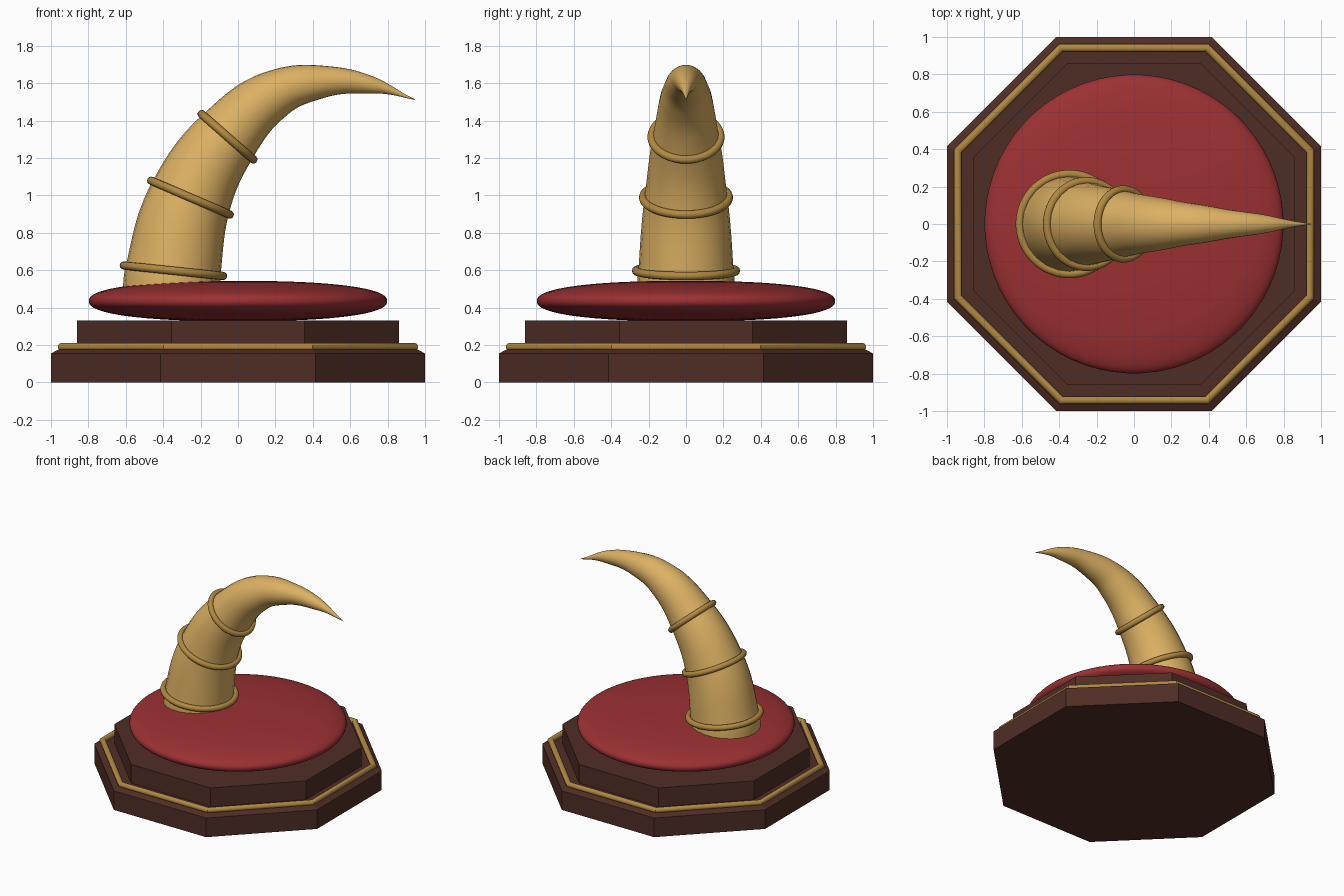
import bpy, bmesh
from math import pi, cos, sin, radians
from mathutils import Vector

if "Cube" in bpy.data.objects:
    bpy.data.objects.remove(bpy.data.objects["Cube"])


def material(name, color):
    m = bpy.data.materials.new(name)
    m.use_nodes = True
    m.diffuse_color = (*color, 1)
    m.node_tree.nodes["Principled BSDF"].inputs["Base Color"].default_value = (*color, 1)
    return m


WOOD = material("dark_wood", (0.078, 0.026, 0.019))
GOLD = material("antique_gold", (0.44, 0.25, 0.055))
VELVET = material("red_velvet", (0.33, 0.03, 0.033))
HORN = material("horn_ivory", (0.72, 0.44, 0.125))


def lathe(name, profile, sides, mat, smooth=None, closed=False):
    """Turn (radius, height) points about z; radius is measured to the flats."""
    bm = bmesh.new()
    scale = 1 / cos(pi / sides)
    rings = []
    for r, z in profile:
        angles = [2 * pi * (i + 0.5) / sides for i in range(sides)]
        rings.append([bm.verts.new((r * scale * cos(a), r * scale * sin(a), z)) for a in angles])
    pairs = list(zip(rings, rings[1:]))
    if closed:
        pairs.append((rings[-1], rings[0]))
    else:
        bm.faces.new(rings[0])
        bm.faces.new(rings[-1])
    for a, b in pairs:
        for i in range(sides):
            j = (i + 1) % sides
            bm.faces.new((a[i], a[j], b[j], b[i]))
    bmesh.ops.recalc_face_normals(bm, faces=bm.faces)
    me = bpy.data.meshes.new(name)
    bm.to_mesh(me)
    bm.free()
    me.materials.append(mat)
    ob = bpy.data.objects.new(name, me)
    bpy.context.collection.objects.link(ob)
    if smooth:
        select_only(ob)
        bpy.ops.object.shade_smooth_by_angle(angle=radians(smooth))
    return ob


def select_only(ob):
    bpy.ops.object.select_all(action='DESELECT')
    ob.select_set(True)
    bpy.context.view_layer.objects.active = ob


def circle(r, z, tube, count):
    return [(r + tube * cos(2 * pi * i / count), z + tube * sin(2 * pi * i / count))
            for i in range(count)]


# Octagonal plinth: chamfered lower step, gold moulding, upper step
lathe("plinth_base", [(1, 0), (1, 0.155), (0.955, 0.178)], 8, WOOD)
lathe("plinth_trim", circle(0.942, 0.19, 0.021, 16), 8, GOLD, smooth=35, closed=True)
lathe("plinth_step", [(0.86, 0.17), (0.86, 0.33)], 8, WOOD)

# Plump round cushion
pillow = []
for i in range(1, 32):
    a = -pi / 2 + pi * i / 32
    c, s = cos(a), sin(a)
    pillow.append((0.798 * c ** 0.85, 0.435 + 0.108 * abs(s) ** 0.85 * (1 if s > 0 else -1)))
lathe("cushion", pillow, 64, VELVET, smooth=60)

# Tapering horn swept along a curve: x, z, radius
path = [(-0.356, 0.46, 0.262), (-0.345, 0.6, 0.254), (-0.254, 0.987, 0.222),
        (-0.058, 1.313, 0.178), (0.19, 1.537, 0.132), (0.445, 1.607, 0.088),
        (0.72, 1.589, 0.045), (0.945, 1.512, 0.002)]
curve = bpy.data.curves.new("horn", 'CURVE')
curve.dimensions = '3D'
curve.bevel_depth = 1
curve.bevel_resolution = 10
curve.use_fill_caps = True
curve.resolution_u = 10
spline = curve.splines.new('BEZIER')
spline.radius_interpolation = 'CARDINAL'
spline.bezier_points.add(len(path) - 1)
for p, (x, z, r) in zip(spline.bezier_points, path):
    p.co = (x, 0, z)
    p.radius = r
    p.handle_left_type = p.handle_right_type = 'AUTO'
curve.materials.append(HORN)
horn = bpy.data.objects.new("horn", curve)
bpy.context.collection.objects.link(horn)
select_only(horn)
bpy.ops.object.convert(target='MESH')
bpy.ops.object.shade_smooth_by_angle(angle=radians(50))

# Gold bands around the horn: centre x, z, radius, tilt towards the tip
bands = {"lower_band": (-0.345, 0.597, 0.267, 6),
         "middle_band": (-0.254, 0.988, 0.229, 23.3),
         "upper_band": (-0.056, 1.313, 0.184, 41.3)}
for name, (x, z, r, tilt) in bands.items():
    band = lathe(name, circle(r, 0, 0.022, 12), 56, GOLD, smooth=60, closed=True)
    band.location = Vector((x, 0, z))
    band.rotation_euler.y = radians(tilt)
